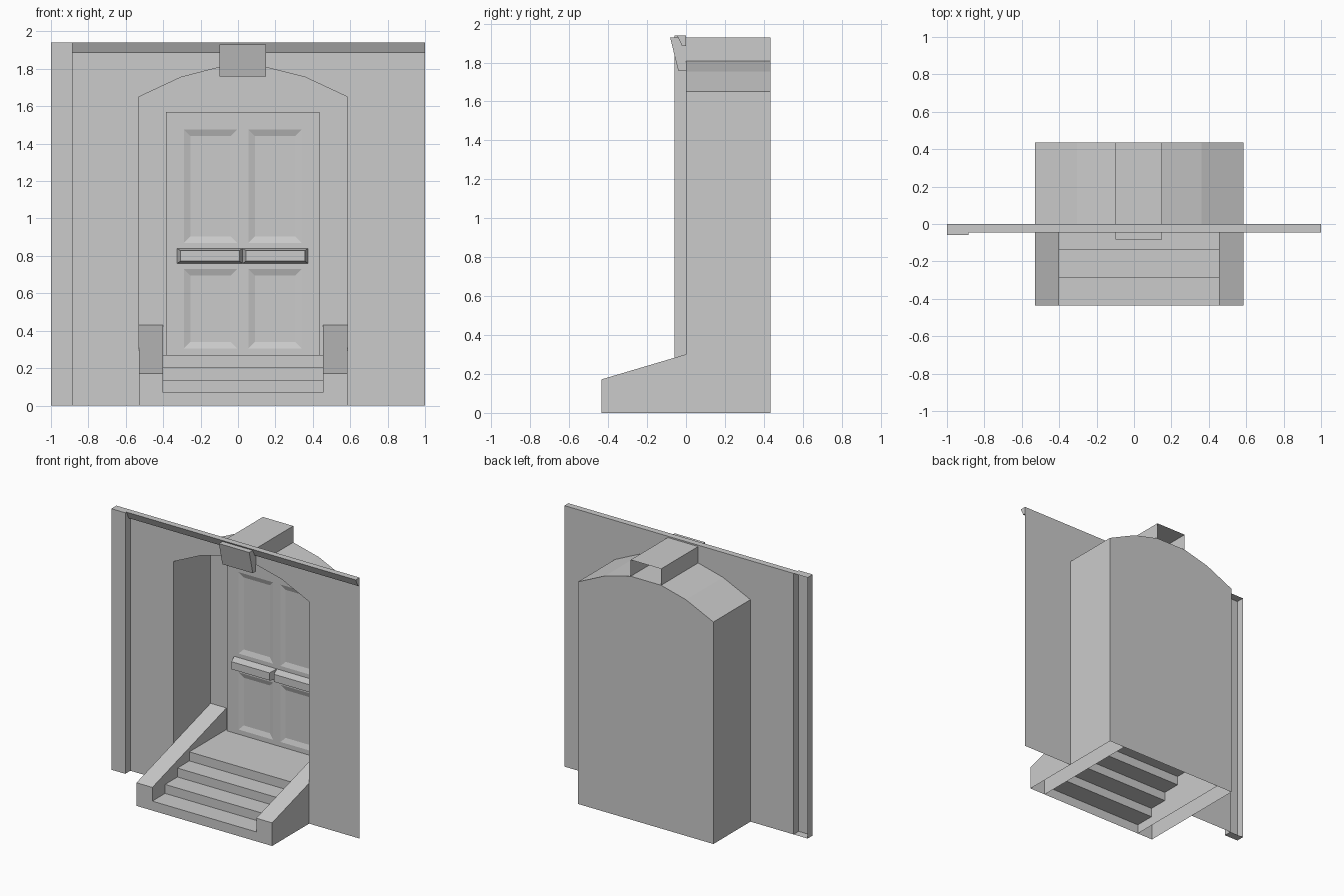
import bpy, bmesh
from mathutils import Vector

if "Cube" in bpy.data.objects:
    bpy.data.objects.remove(bpy.data.objects["Cube"], do_unlink=True)

GREY = (0.6, 0.6, 0.6, 1)
mat = bpy.data.materials.new("plain grey")
mat.use_nodes = True
mat.diffuse_color = GREY
mat.node_tree.nodes["Principled BSDF"].inputs["Base Color"].default_value = GREY

LEFT, RIGHT = 0.585, -0.53          # sides of the porch
IN_LEFT, IN_RIGHT = 0.455, -0.40    # inner sides of the stair cheeks
FRONT, BACK = -0.435, 0.435
TOP = 1.94


def finish(name, bm):
    me = bpy.data.meshes.new(name)
    bm.to_mesh(me)
    bm.free()
    me.materials.append(mat)
    ob = bpy.data.objects.new(name, me)
    bpy.context.collection.objects.link(ob)
    return ob


def sheet(name, polys):
    """Object made of flat polygons, welded together."""
    bm = bmesh.new()
    for poly in polys:
        bm.faces.new([bm.verts.new(p) for p in poly])
    bmesh.ops.remove_doubles(bm, verts=bm.verts, dist=0.0005)
    bmesh.ops.recalc_face_normals(bm, faces=bm.faces)
    return finish(name, bm)


def sweep(path, offset, closed=False):
    """Quads made by moving a path along an offset."""
    o = Vector(offset)
    pts = [Vector(p) for p in path]
    ends = pts[1:] + pts[:1] if closed else pts[1:]
    return [[a, b, b + o, a + o] for a, b in zip(pts, ends)]


def prism_x(profile, x0, x1):
    """Closed solid from a (y, z) profile."""
    path = [(x0, y, z) for y, z in profile]
    return sweep(path, (x1 - x0, 0, 0), True) + [path, [(x1, y, z) for y, z in profile]]


def rect(x0, x1, z0, z1, y):
    return [(x0, y, z0), (x1, y, z0), (x1, y, z1), (x0, y, z1)]


# Arched opening outline, from the base on one side to the other
arch = [(RIGHT, 0), (RIGHT, 1.65), (-0.305, 1.755), (-0.1, 1.808),
        (0.15, 1.808), (0.36, 1.755), (LEFT, 1.65), (LEFT, 0)]

# Facade wall with the arched opening
wall = [(-0.885, 0)] + arch + [(1, 0), (1, TOP), (-0.885, TOP)]
sheet("facade_wall", [[(x, 0, z) for x, z in wall]])

# Porch shell: side walls, vault and back wall
arch_path = [(x, 0, z) for x, z in arch]
sheet("porch_shell", sweep(arch_path, (0, BACK, 0)) + [[(x, BACK, z) for x, z in arch]])

# Corner pilaster, hollow at the back
outline = rect(-1, -0.885, 0, TOP, -0.06)
sheet("corner_pilaster", sweep(outline, (0, 0.06, 0), True) + [outline])

# Slanted cornice
sheet("cornice", prism_x([(0, TOP), (-0.046, TOP), (-0.02, 1.885), (0, 1.885)], -0.885, 1))

# Keystone and its hollow extension over the vault
sheet("keystone", prism_x([(0, 1.93), (-0.082, 1.93), (-0.04, 1.76), (0, 1.76)], -0.1, 0.15))
cap = [(-0.1, 0, 1.808), (-0.1, 0, 1.93), (0.15, 0, 1.93), (0.15, 0, 1.808)]
sheet("keystone_extension", sweep(cap, (0, BACK, 0)))

# Steps and landing
steps = [(FRONT, 0), (FRONT, 0.07), (-0.285, 0.07), (-0.285, 0.137),
         (-0.14, 0.137), (-0.14, 0.203), (0, 0.203), (0, 0.27), (BACK, 0.27)]
sheet("steps", sweep([(IN_RIGHT, y, z) for y, z in steps], (IN_LEFT - IN_RIGHT, 0, 0)))

# Sloping stair cheeks, open underneath
for name, outer, inner in (("left_cheek", LEFT, IN_LEFT), ("right_cheek", RIGHT, IN_RIGHT)):
    slope = [(FRONT, 0), (FRONT, 0.172), (BACK, 0.43)]
    cheek = sweep([(outer, y, z) for y, z in slope], (inner - outer, 0, 0))
    cheek.append([(inner, y, z) for y, z in slope + [(BACK, 0)]])
    cheek.append([(outer, y, z) for y, z in slope[:2] + [(0, 0.301), (0, 0)]])
    sheet(name, cheek)

# Door leaf with four recessed panels
xs = [-0.385, -0.29, -0.005, 0.055, 0.34, 0.435]
zs = [0.27, 0.305, 0.73, 0.87, 1.475, 1.57]
DOOR_Y = 0.42
bm = bmesh.new()
grid = [[bm.verts.new((x, DOOR_Y, z)) for x in xs] for z in zs]
panels = []
for j in range(5):
    for i in range(5):
        f = bm.faces.new((grid[j][i], grid[j][i + 1], grid[j + 1][i + 1], grid[j + 1][i]))
        if i in (1, 3) and j in (1, 3):
            panels.append(f)
bm.normal_update()
rim = [e for e in bm.edges if e.is_boundary]
bmesh.ops.inset_individual(bm, faces=panels, thickness=0.035, use_even_offset=True)
for v in {v for f in panels for v in f.verts}:
    v.co.y += 0.012
edge = bmesh.ops.extrude_edge_only(bm, edges=rim)
for v in edge["geom"]:
    if isinstance(v, bmesh.types.BMVert):
        v.co.y = BACK - 0.001
bmesh.ops.recalc_face_normals(bm, faces=bm.faces)
finish("door", bm)

# Tapered push bars
for name, x0, x1 in (("right_push_bar", -0.325, 0.025), ("left_push_bar", 0.025, 0.375)):
    base = rect(x0, x1, 0.76, 0.84, DOOR_Y)
    face = rect(x0 + 0.018, x1 - 0.018, 0.772, 0.828, DOOR_Y - 0.06)
    sides = [[base[i], base[(i + 1) % 4], face[(i + 1) % 4], face[i]] for i in range(4)]
    sheet(name, sides + [base, face])
